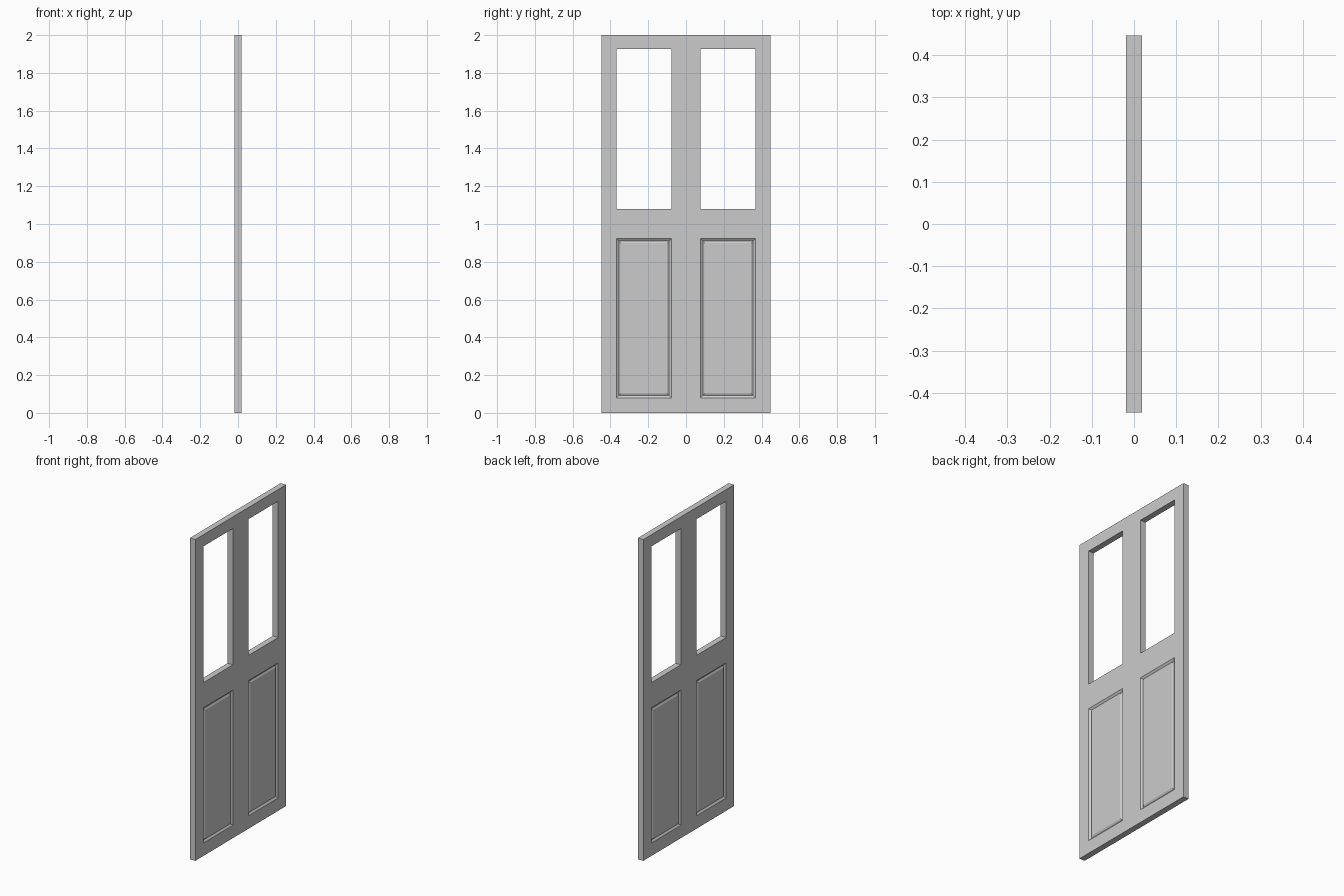
import bpy, bmesh

if "Cube" in bpy.data.objects:
    bpy.data.objects.remove(bpy.data.objects["Cube"])

HALF_T = 0.0185
YS = [-0.4465, -0.368, -0.077, 0.077, 0.368, 0.4465]
ZS = [0.0, 0.08, 0.922, 1.079, 1.927, 2.0]

bm = bmesh.new()

# Door face as a grid of stiles and rails, leaving the two windows open
grid = [[bm.verts.new((HALF_T, y, z)) for z in ZS] for y in YS]
for i in range(5):
    for k in range(5):
        if i in (1, 3) and k == 3:
            continue
        bm.faces.new((grid[i][k], grid[i + 1][k], grid[i + 1][k + 1], grid[i][k + 1]))

# Thickness
ext = bmesh.ops.extrude_face_region(bm, geom=bm.faces[:], use_keep_orig=True)
new_verts = [g for g in ext["geom"] if isinstance(g, bmesh.types.BMVert)]
bmesh.ops.translate(bm, verts=new_verts, vec=(-2 * HALF_T, 0, 0))
bmesh.ops.recalc_face_normals(bm, faces=bm.faces[:])

# Raised lower panels on both sides: slope into a groove, then back out
panels = []
for f in bm.faces:
    c = f.calc_center_median()
    if abs(f.normal.x) > 0.9 and 0.08 < c.z < 0.922 and 0.077 < abs(c.y) < 0.368:
        panels.append(f)
bmesh.ops.inset_individual(bm, faces=panels, thickness=0.017, depth=-0.009)
bmesh.ops.inset_individual(bm, faces=panels, thickness=0.016, depth=0.006)

mesh = bpy.data.meshes.new("door_panel")
bm.to_mesh(mesh)
bm.free()
door = bpy.data.objects.new("door_panel", mesh)
bpy.context.collection.objects.link(door)
